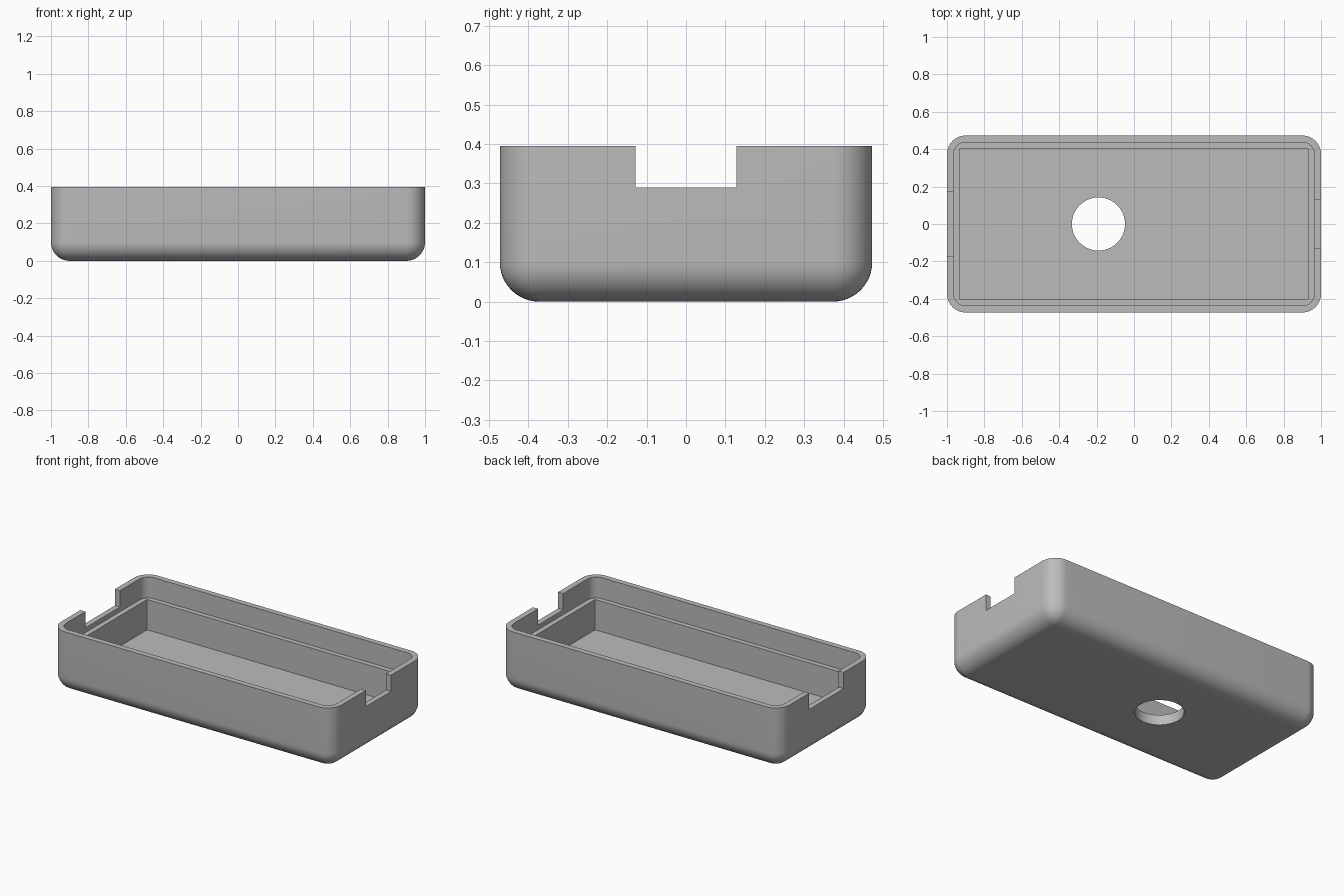
import bpy
import bmesh
from math import radians

if "Cube" in bpy.data.objects:
    bpy.data.objects.remove(bpy.data.objects["Cube"], do_unlink=True)

LENGTH, WIDTH, HEIGHT = 2.0, 0.946, 0.395
FLOOR, LEDGE, NOTCH = 0.065, 0.26, 0.29

grey = bpy.data.materials.new("plain grey")
grey.use_nodes = True
colour = (0.5, 0.5, 0.5, 1)
grey.diffuse_color = colour
grey.node_tree.nodes["Principled BSDF"].inputs["Base Color"].default_value = colour


def finish(name, bm):
    mesh = bpy.data.meshes.new(name)
    bm.to_mesh(mesh)
    bm.free()
    mesh.materials.append(grey)
    obj = bpy.data.objects.new(name, mesh)
    bpy.context.collection.objects.link(obj)
    return obj


def box(name, x, y, z, radius=0, round_bottom=False):
    """Box from (min, max) pairs, with rounded upright and bottom edges."""
    bm = bmesh.new()
    bmesh.ops.create_cube(bm, size=1)
    for v in bm.verts:
        v.co = [r[int(c > 0)] for r, c in zip((x, y, z), v.co)]
    if radius:
        edges = []
        for e in bm.edges:
            a, b = (v.co for v in e.verts)
            upright = abs(a.z - b.z) > 0.001
            bottom = max(a.z, b.z) < z[0] + 0.001
            if upright or (bottom and round_bottom):
                edges.append(e)
        bmesh.ops.bevel(bm, geom=edges, offset=radius, segments=12,
                        profile=0.5, affect='EDGES')
    return finish(name, bm)


def span(half):
    return (-half, half)


# Outer tray body
tray = box("tray", span(LENGTH / 2), span(WIDTH / 2), (0, HEIGHT), 0.1, True)

# Round hole through the floor
bm = bmesh.new()
bmesh.ops.create_cone(bm, cap_ends=True, segments=64, radius1=0.142,
                      radius2=0.142, depth=0.5)
bmesh.ops.translate(bm, verts=bm.verts, vec=(-0.19, 0, 0))
hole = finish("hole_cutter", bm)

# Rounded lid recess, square cavity below it, and one notch in each end
cutters = [
    box("recess_cutter", span(0.964), span(0.437), (LEDGE, 0.6), 0.064),
    box("cavity_cutter", span(0.931), span(0.405), (FLOOR, 0.5)),
    box("right_notch_cutter", (0.95, 1.1), span(0.128), (NOTCH, 0.7)),
    box("left_notch_cutter", (-1.1, -0.95), span(0.175), (NOTCH, 0.7)),
    hole,
]

for cutter in cutters:
    mod = tray.modifiers.new(cutter.name, 'BOOLEAN')
    mod.operation = 'DIFFERENCE'
    mod.solver = 'EXACT'
    mod.object = cutter

# Apply the cuts, then drop the cutters
bpy.context.view_layer.objects.active = tray
tray.select_set(True)
for name in [m.name for m in tray.modifiers]:
    bpy.ops.object.modifier_apply(modifier=name)
for cutter in cutters:
    bpy.data.objects.remove(cutter, do_unlink=True)

bpy.ops.object.shade_smooth_by_angle(angle=radians(30))
